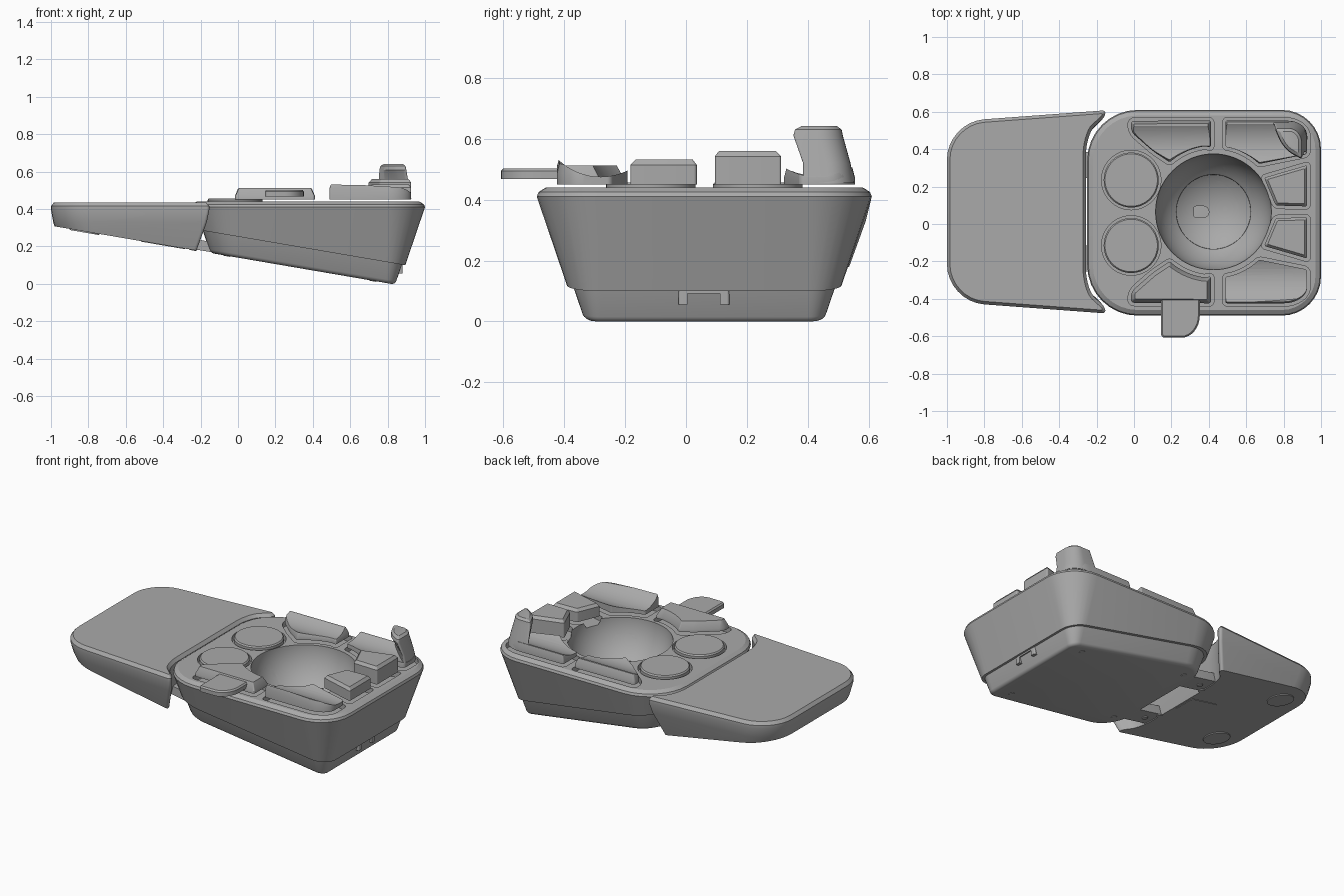
import bpy, bmesh, math
from mathutils import Vector, Matrix

cube = bpy.data.objects.get("Cube")
if cube:
    bpy.data.objects.remove(cube, do_unlink=True)

grey = bpy.data.materials.new("plain grey")
grey.use_nodes = True
grey.diffuse_color = (0.4, 0.4, 0.4, 1)
grey.node_tree.nodes["Principled BSDF"].inputs["Base Color"].default_value = (0.4, 0.4, 0.4, 1)

SLOPE = 0.171                       # tilt of the underside
NORMAL = Vector((SLOPE, 0, 1)).normalized()
TILT = math.atan(SLOPE)
MID = 0.065                         # y of the symmetry line
BOWL = Vector((0.425, MID, 0.45))   # centre of the ball


# ---- outline helpers: corners are (x, y, radius), counter-clockwise ----
def offset(corners, d):
    out = []
    for i, c in enumerate(corners):
        a, p, b = (Vector(q[:2]) for q in (corners[i - 1], c, corners[(i + 1) % len(corners)]))
        u, v = (p - a).normalized(), (b - p).normalized()
        n1, n2 = Vector((-u.y, u.x)), Vector((-v.y, v.x))
        q = p + (n1 + n2) * d / (1 + n1.dot(n2))
        turn = 1 if u.cross(v) > 0 else -1
        out.append((q.x, q.y, max(c[2] - d * turn, 0.004)))
    return out


def rounded(corners, segs=8):
    pts = []
    for i, c in enumerate(corners):
        a, p, b = (Vector(q[:2]) for q in (corners[i - 1], c, corners[(i + 1) % len(corners)]))
        ra = min(c[2], (a - p).length * 0.48)
        rb = min(c[2], (b - p).length * 0.48)
        s, e = p + (a - p).normalized() * ra, p + (b - p).normalized() * rb
        h1, h2 = s.lerp(p, 0.552), e.lerp(p, 0.552)
        for k in range(segs + 1):
            t = k / segs
            w = 1 - t
            pts.append(s * w**3 + h1 * 3 * w * w * t + h2 * 3 * w * t * t + e * t**3)
    return pts


def rect(x0, x1, y0, y1, r0, r1):
    return [(x0, y0, r0), (x1, y0, r1), (x1, y1, r1), (x0, y1, r0)]


def mirror(corners):
    return [(x, 2 * MID - y, r) for x, y, r in reversed(corners)]


def arc(a0, a1, n=6, r=0.35):
    angles = [math.radians(a0 + (a1 - a0) * i / n) for i in range(n + 1)]
    return [(BOWL.x + r * math.cos(a), BOWL.y + r * math.sin(a), 0.012) for a in angles]


# ---- mesh helpers ----
def finish(bm, name):
    bmesh.ops.recalc_face_normals(bm, faces=bm.faces)
    me = bpy.data.meshes.new(name)
    bm.to_mesh(me)
    bm.free()
    me.materials.append(grey)
    ob = bpy.data.objects.new(name, me)
    bpy.context.collection.objects.link(ob)
    return ob


def slice_mesh(bm, height, keep_above, bevel=0):
    cut = bmesh.ops.bisect_plane(bm, geom=bm.verts[:] + bm.edges[:] + bm.faces[:],
                                 plane_co=(0, 0, height), plane_no=NORMAL,
                                 clear_inner=keep_above, clear_outer=not keep_above)
    bmesh.ops.holes_fill(bm, edges=[e for e in bm.edges if e.is_boundary], sides=0)
    if bevel:
        edges = [g for g in cut["geom_cut"] if isinstance(g, bmesh.types.BMEdge) and g.is_valid]
        bmesh.ops.bevel(bm, geom=edges, offset=bevel, segments=4, profile=0.5, affect='EDGES')


def loft(name, rings, above=None, below=None, bevel=0, slant=0):
    bm = bmesh.new()
    loops = [[bm.verts.new((p.x, p.y, z)) for p in rounded(c)] for c, z in rings]
    n = len(loops[0])
    for lo, hi in zip(loops, loops[1:]):
        for i in range(n):
            bm.faces.new((lo[i], lo[(i + 1) % n], hi[(i + 1) % n], hi[i]))
    bm.faces.new(loops[0][::-1])
    bm.faces.new(loops[-1])
    for v in loops[-1] + loops[-2]:
        v.co.z -= slant * (v.co.x - loops[-1][0].co.x)
    if below is not None:
        slice_mesh(bm, below, False)
    if above is not None:
        slice_mesh(bm, above, True, bevel)
    return finish(bm, name)


def lathe(name, profile, place, segs=64):
    bm = bmesh.new()
    verts = [bm.verts.new((r, 0, z)) for r, z in profile]
    edges = [bm.edges.new(e) for e in zip(verts, verts[1:])]
    bmesh.ops.spin(bm, geom=verts + edges, angle=math.tau, steps=segs, axis=(0, 0, 1), cent=(0, 0, 0))
    bmesh.ops.remove_doubles(bm, verts=bm.verts, dist=0.0002)
    bm.transform(place)
    return finish(bm, name)


def carve(targets, cutters):
    for ob in targets:
        bpy.context.view_layer.objects.active = ob
        for c in cutters:
            m = ob.modifiers.new("cut", 'BOOLEAN')
            m.operation, m.solver, m.object = 'DIFFERENCE', 'EXACT', c
            bpy.ops.object.modifier_apply(modifier=m.name)
    for c in cutters:
        bpy.data.objects.remove(c, do_unlink=True)


def block(name, x0, x1, y0, y1, z0, z1):
    shape = rect(x0, x1, y0, y1, 0.008, 0.008)
    return loft(name, [(shape, z0), (shape, z1)])


def on_underside(x, y):
    return Matrix.Translation((x, y, 0.14 - SLOPE * x)) @ Matrix.Rotation(TILT, 4, 'Y')


# ---- main housing and its lower base ----
plan = rect(-0.25, 1.0, -0.49, 0.61, 0.27, 0.21)
housing = loft("main_housing", [(offset(plan, 0.17), -0.09), (plan, 0.41),
                                (offset(plan, 0.006), 0.425), (offset(plan, 0.03), 0.44)], above=0.2526)
base = loft("lower_base", [(offset(plan, 0.2), -0.12), (offset(plan, 0.015), 0.42)],
            below=0.2526, above=0.14, bevel=0.02)

# ---- palm rest ----
half_palm = [(-1, -0.415, 0.2), (-0.15, -0.478, 0.02), (-0.158, -0.44, 0.02), (-0.257, -0.35, 0.11)]
palm = half_palm + mirror(half_palm)


def shrunk(corners, sx, sy):
    return [(-0.6 + (x + 0.6) * sx, MID + (y - MID) * sy, r) for x, y, r in corners]


loft("palm_rest", [(shrunk(palm, 0.8, 0.83), 0.12), (shrunk(palm, 0.97, 0.97), 0.33), (palm, 0.395),
                   (palm, 0.415), (offset(palm, 0.016), 0.435)], above=0.14)
for side in (-1, 1):
    y = MID + side * 0.25
    shape = rect(-0.36, -0.1, y - 0.07, y + 0.07, 0.02, 0.02)
    loft("bridge_tab", [(shape, 0.1), (shape, 0.4)], above=0.145, below=0.2)

# ---- key outlines ----
wing = [(-0.02, 0.555, 0.02), (-0.02, 0.49, 0.03), (0.1, 0.385, 0.03)] + \
    arc(132, 98)[:] + [(0.415, 0.405, 0.015), (0.415, 0.558, 0.015)]
corner = [(0.485, 0.558, 0.015), (0.485, 0.408, 0.015)] + arc(75, 46) + \
    [(0.93, 0.37, 0.02), (0.93, 0.558, 0.13)]
side_key = [(0.755, 0.095, 0.015), (0.93, 0.09, 0.015), (0.93, 0.32, 0.015), (0.69, 0.25, 0.015)]
keys = {  # name: (outline, top height, chamfer width, chamfer drop, slant)
    "back_wing_key": (wing, 0.51, 0.02, 0.04, 0),
    "front_wing_key": (mirror(wing), 0.512, 0.025, 0.045, 0),
    "back_corner_key": (corner, 0.505, 0.012, 0.03, 0),
    "front_corner_key": (mirror(corner), 0.52, 0.012, 0.03, 0.06),
    "back_side_key": (side_key, 0.56, 0.018, 0.018, 0),
    "front_side_key": (mirror(side_key), 0.532, 0.018, 0.018, 0),
}
cutters = []
made = {}
for name, (shape, top, inset, drop, slant) in keys.items():
    made[name] = loft(name, [(offset(shape, 0.004), 0.45), (offset(shape, 0.004), top - drop),
                             (offset(shape, inset), top)], slant=slant)
    hole = offset(shape, -0.012)
    cutters.append(loft("pocket", [(hole, 0.405), (hole, 0.5)]))

# finger scoops in the key tops
for name, x, y, top in (("back_wing_key", 0.2, 0.42, 0.51), ("back_corner_key", 0.6, 0.43, 0.505),
                        ("front_corner_key", 0.75, -0.28, 0.505)):
    place = Matrix.Translation((x, y, top + 0.17)) @ Matrix.Rotation(math.pi / 2, 4, 'Y')
    carve([made[name]], [lathe("scoop", [(0, -0.5), (0.2, -0.5), (0.2, 0.5), (0, 0.5)], place)])

# ---- round keys ----
for name, y in (("back_round_key", 0.235), ("front_round_key", -0.115)):
    place = Matrix.Translation((-0.015, y, 0))
    lathe(name, [(0, 0.415), (0.147, 0.415), (0.147, 0.449), (0.14, 0.457), (0, 0.457)], place)
    cutters.append(lathe("round_pocket", [(0, 0.405), (0.159, 0.405), (0.159, 0.5), (0, 0.5)], place))

# ---- overhanging tab on the front wing key ----
tab = [(0.145, -0.608, 0.02), (0.352, -0.608, 0.12), (0.352, -0.35, 0.02), (0.145, -0.35, 0.02)]
loft("front_tab", [(tab, 0.468), (tab, 0.494), (offset(tab, 0.008), 0.503)])

# ---- upright lever in the back corner ----
low = [(0.925, 0.375, 0.02), (0.928, 0.552, 0.13), (0.72, 0.552, 0.02), (0.83, 0.46, 0.1)]
neck = [(0.915, 0.375, 0.02), (0.915, 0.54, 0.12), (0.74, 0.54, 0.02), (0.83, 0.45, 0.1)]
high = [(0.9, 0.345, 0.02), (0.9, 0.515, 0.1), (0.75, 0.515, 0.02), (0.8, 0.4, 0.1)]
loft("corner_lever", [(low, 0.455), (neck, 0.52), (high, 0.61), (offset(high, 0.004), 0.63),
                      (offset(high, 0.02), 0.642)])

# ---- ball socket with a lower floor, three bearing cups and a sensor window ----
bowl = []
for r_ball, a0, a1 in ((0.322, -90, -52), (0.31, -50, 0)):
    for i in range(13):
        a = math.radians(a0 + (a1 - a0) * i / 12)
        bowl.append((r_ball * math.cos(a), r_ball * math.sin(a)))
cutters.append(lathe("bowl", bowl + [(0.31, 0.2), (0, 0.2)], Matrix.Translation(BOWL)))
for turn in (60, 180, 300):
    a, tip = math.radians(turn), math.radians(124)
    place = Matrix.Translation(BOWL) @ Matrix.Rotation(a, 4, 'Z') @ Matrix.Rotation(tip, 4, 'Y')
    cutters.append(lathe("cup", [(0, 0.24), (0.08, 0.24), (0.08, 0.325), (0.056, 0.325), (0.056, 0.355),
                                 (0.035, 0.355), (0.035, 0.37), (0, 0.37)], place, 32))
window = rect(0.32, 0.4, 0.035, 0.095, 0.012, 0.028)
cutters.append(loft("window", [(window, 0.1), (window, 0.25)]))
carve([housing, base], cutters)

# ---- cable port on the right end ----
port = block("cable_port", 0.78, 0.88, -0.025, 0.142, 0.055, 0.12)
carve([port], [block("port_hole", 0.82, 0.95, 0.005, 0.112, 0.03, 0.092)])

# ---- underside details ----
def disc(name, x, y, r, t):
    lathe(name, [(0, -t), (r, -t), (r, t), (0, t)], on_underside(x, y), 32)


for side in (-1, 1):
    disc("rubber_foot", -0.82, MID + side * 0.29, 0.08, 0.006)
    for x, dy in ((0.72, 0.32), (-0.06, 0.32), (-0.24, 0.25), (-0.3, 0.19)):
        disc("screw", x, MID + side * dy, 0.018, 0.003)
plate = loft("underside_plate", [(rect(-0.1, 0.1, -0.08, 0.08, 0.02, 0.02), -0.003),
                                 (rect(-0.1, 0.1, -0.08, 0.08, 0.02, 0.02), 0.003)])
plate.data.transform(on_underside(-0.42, MID))

# ---- smooth shading with sharp edges kept ----
for ob in bpy.context.scene.objects:
    if ob.type == 'MESH':
        ob.select_set(True)
        bpy.context.view_layer.objects.active = ob
bpy.ops.object.shade_smooth_by_angle(angle=math.radians(28))
